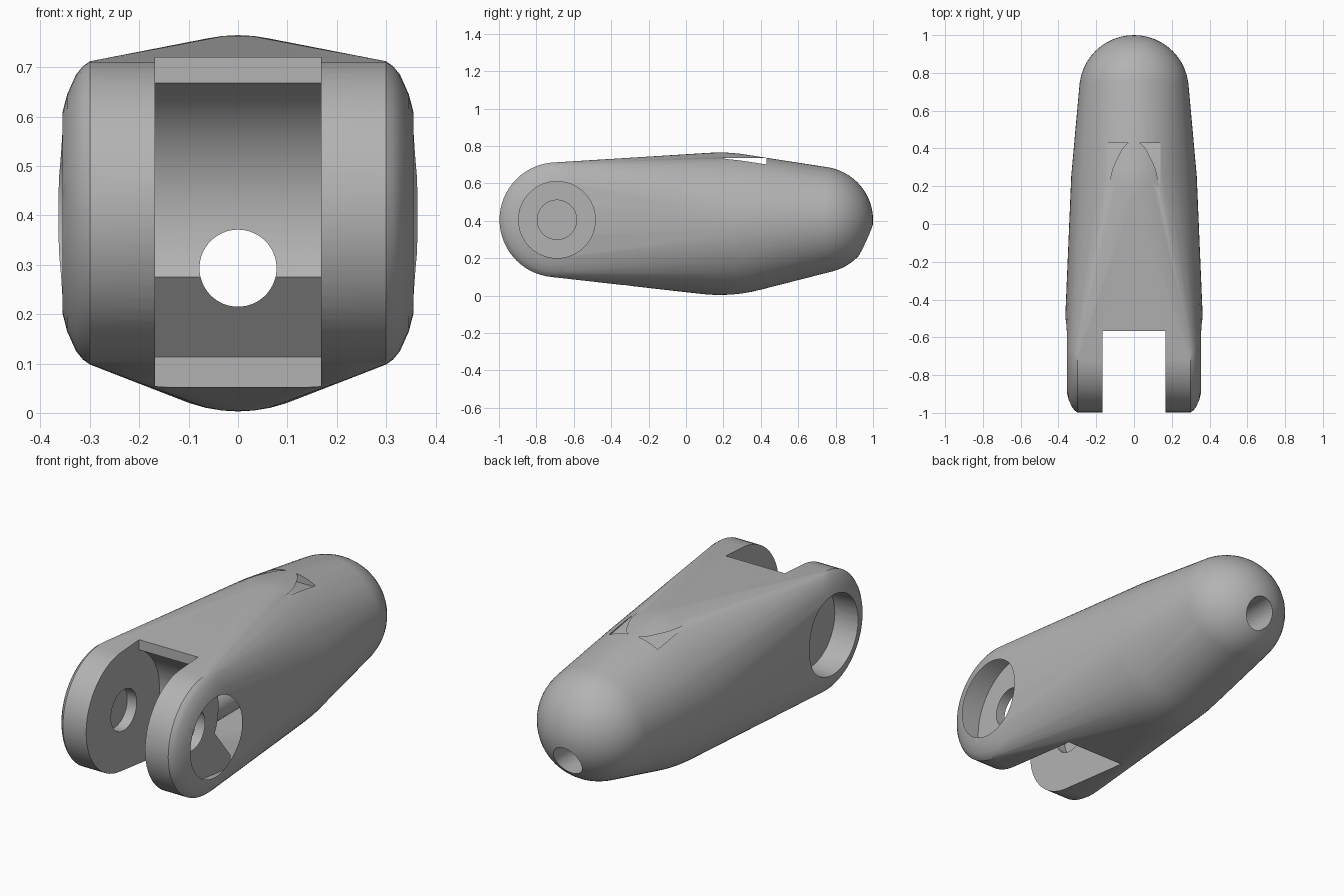
import bpy, bmesh, math
from mathutils import Vector, Matrix

old = bpy.data.objects.get("Cube")
if old:
    bpy.data.objects.remove(old, do_unlink=True)

PIVOT = Vector((0, -0.69, 0.405))


def new_object(name, bm):
    bmesh.ops.recalc_face_normals(bm, faces=bm.faces)
    mesh = bpy.data.meshes.new(name)
    bm.to_mesh(mesh)
    bm.free()
    obj = bpy.data.objects.new(name, mesh)
    bpy.context.collection.objects.link(obj)
    return obj


def ellipsoid(bm, center, radii):
    matrix = Matrix.Translation(center) @ Matrix.Diagonal((*radii, 1))
    bmesh.ops.create_uvsphere(bm, u_segments=48, v_segments=32, radius=1, matrix=matrix)


def cylinder(name, center, radius, length, axis):
    bm = bmesh.new()
    turn = Matrix.Rotation(math.pi / 2, 4, axis)
    bmesh.ops.create_cone(bm, cap_ends=True, segments=64, radius1=radius, radius2=radius,
                          depth=length, matrix=Matrix.Translation(center) @ turn)
    return new_object(name, bm)


def side_prism(name, outline, half_width):
    # Extrude a y-z outline across x
    bm = bmesh.new()
    face = bm.faces.new([bm.verts.new((-half_width, y, z)) for y, z in outline])
    grown = bmesh.ops.extrude_face_region(bm, geom=[face])["geom"]
    verts = [v for v in grown if isinstance(v, bmesh.types.BMVert)]
    bmesh.ops.translate(bm, verts=verts, vec=(2 * half_width, 0, 0))
    return new_object(name, bm)


# Body: taut skin around a rounded hinge disc, a middle swell and a domed tip
bm = bmesh.new()
disc_profile = [(0.372, 0.0), (0.368, 0.1), (0.355, 0.205), (0.346, 0.24),
                (0.328, 0.28), (0.314, 0.297), (0.3, 0.307)]
STEPS = 64
for x, r in disc_profile:
    for i in range(STEPS if r else 1):
        a = math.tau * i / STEPS
        for side in (-1, 1):
            bm.verts.new((side * x, PIVOT.y + r * math.cos(a), PIVOT.z + r * math.sin(a)))
ellipsoid(bm, (0, 0.18, 0.384), (0.335, 0.58, 0.381))
ellipsoid(bm, (0, 0.71, 0.405), (0.29, 0.29, 0.285))
bmesh.ops.delete(bm, geom=list(bm.faces), context='FACES_ONLY')
bmesh.ops.delete(bm, geom=list(bm.edges), context='EDGES_FACES') if not bm.verts else None
hull = bmesh.ops.convex_hull(bm, input=list(bm.verts))
bmesh.ops.delete(bm, geom=[v for v in bm.verts if not v.link_faces], context='VERTS')
bmesh.ops.delete(bm, geom=[e for e in bm.edges if not e.link_faces], context='EDGES')
body = new_object("finger_segment_body", bm)

# Fork slot with a swept clearance pocket behind the pivot
R = 0.291
start, end = math.asin(0.263 / R), -math.asin(0.13 / R)
arc = [(PIVOT.y + R * math.cos(a), PIVOT.z + R * math.sin(a))
       for a in (start + (end - start) * i / 24 for i in range(25))]
slot = [(-1.2, 1), (-0.565, 1)] + arc + [(-0.3, 0.113), (-0.3, -0.2), (-1.2, -0.2)]
cutters = [side_prism("fork_slot_cutter", slot, 0.168)]

# Pivot hole and recessed bores on both sides
cutters.append(cylinder("pivot_hole_cutter", PIVOT, 0.105, 2, 'Y'))
for side in (-1, 1):
    cutters.append(cylinder("pin_recess_cutter", PIVOT + Vector((side * 0.422, 0, 0)),
                            0.205, 0.4, 'Y'))

# Cord hole through the tip, and wedge notch on the top
cutters.append(cylinder("cord_hole_cutter", (0, 0.4, 0.293), 0.078, 1.8, 'X'))
cutters.append(side_prism("top_notch_cutter",
                          [(0.19, 0.735), (0.43, 0.735), (0.43, 0.693)], 0.14))

for cutter in cutters:
    cutter.hide_render = True
    mod = body.modifiers.new(cutter.name, 'BOOLEAN')
    mod.object = cutter
    mod.operation = 'DIFFERENCE'
    mod.solver = 'EXACT'

# Bake the cuts and drop the helpers
bpy.context.view_layer.update()
graph = bpy.context.evaluated_depsgraph_get()
baked = bpy.data.meshes.new_from_object(body.evaluated_get(graph))
body.modifiers.clear()
body.data = baked
for cutter in cutters:
    bpy.data.objects.remove(cutter, do_unlink=True)

# Single grey plastic
grey = bpy.data.materials.new("grey_plastic")
grey.use_nodes = True
color = (0.45, 0.45, 0.45, 1)
grey.diffuse_color = color
grey.node_tree.nodes["Principled BSDF"].inputs["Base Color"].default_value = color
baked.materials.clear()
baked.materials.append(grey)

bpy.ops.object.select_all(action='DESELECT')
body.select_set(True)
bpy.context.view_layer.objects.active = body
bpy.ops.object.shade_smooth_by_angle(angle=math.radians(25))
